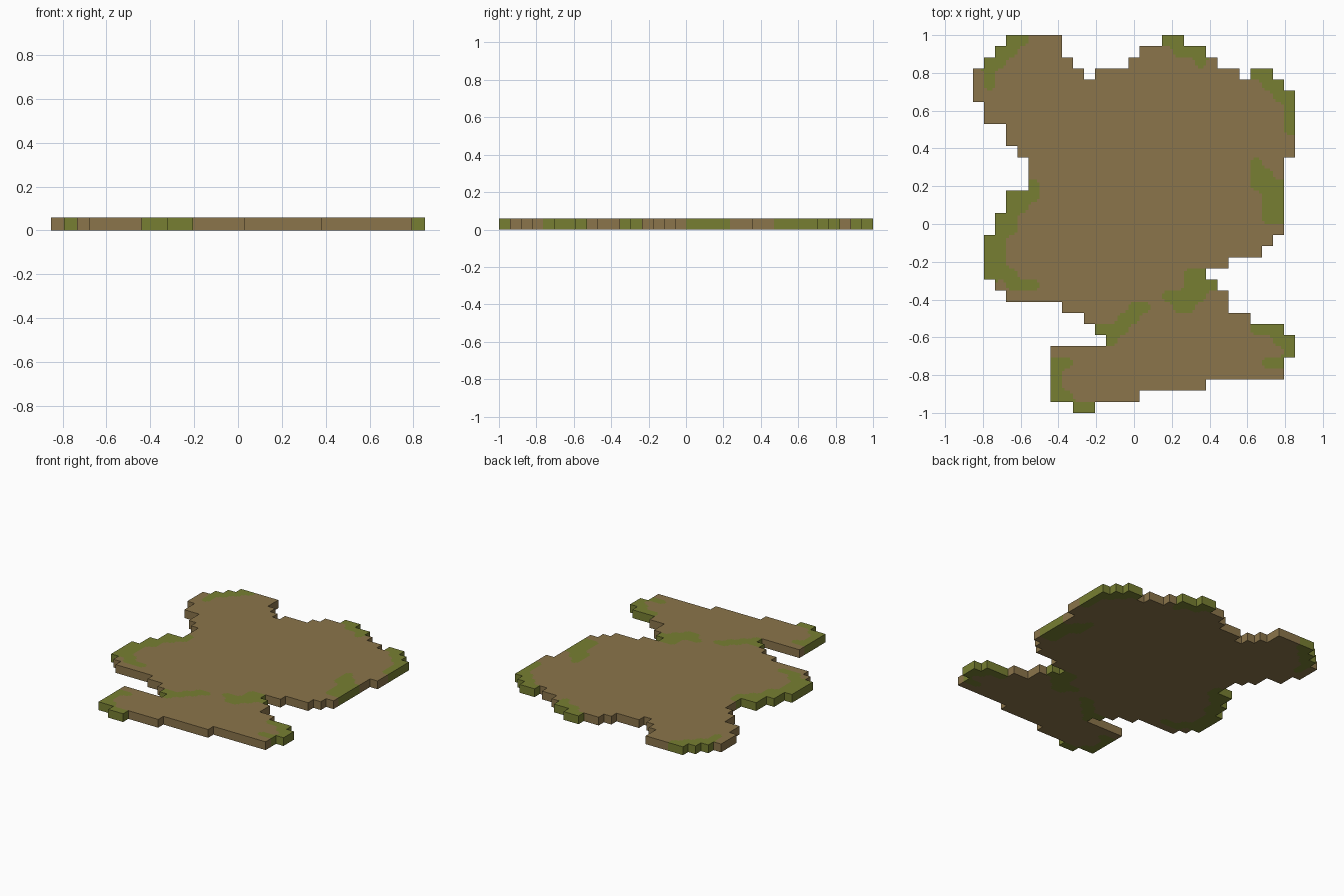
import bpy, bmesh, math

if "Cube" in bpy.data.objects:
    bpy.data.objects.remove(bpy.data.objects["Cube"])

ROWS, COLS, SUB = 34, 29, 4
CELL = 2.0 / ROWS

# Outline of the mat: first and last column of each row, back to front
LEFT = [3, 2, 1, 0, 0, 0, 1, 1, 3, 3, 4, 5, 5, 5, 3, 3, 2, 2,
        1, 1, 1, 1, 2, 3, 8, 10, 11, 12, 7, 7, 7, 7, 7, 9]
RIGHT = [19, 21, 22, 27, 28, 29, 29, 29, 29, 29, 29, 28, 28, 28, 28, 28, 28, 28,
         27, 26, 23, 21, 22, 23, 23, 25, 28, 29, 29, 28, 28, 21, 15, 11]
# Notches along the back edge: row -> column ranges left empty
GAPS = {0: [(8, 17)], 1: [(8, 15)], 2: [(9, 14)], 3: [(10, 11), (24, 25)]}

# Moss patches: first row, then inclusive column range per row
MOSS = [
    (0, [(3, 4), (2, 3), (1, 2), (1, 1), (1, 1)]),               # back left
    (0, [(17, 18), (18, 20), (20, 20)]),                         # back middle
    (3, [(25, 26), (26, 27), (27, 28), (28, 28), (28, 28), (28, 28)]),  # back right
    (11, [(25, 25), (25, 26), (25, 27), (26, 27), (26, 27), (26, 27)]),  # right side
    (13, [(5, 5), (3, 5), (3, 4), (2, 3), (2, 3), (1, 2), (1, 2),
          (1, 2), (1, 3), (3, 5)]),                              # left side
    (21, [(19, 20), (19, 21), (17, 20), (18, 19)]),              # right inlet
    (24, [(14, 15), (13, 14), (11, 13), (12, 12)]),              # left inlet
    (26, [(25, 27), (27, 28), (28, 28), (26, 27)]),              # front right
    (29, [(7, 8), (7, 7), (7, 7), (7, 8), (9, 10)]),             # front left
]

solid = {(r, c) for r in range(ROWS) for c in range(LEFT[r], RIGHT[r])
         if not any(a <= c < b for a, b in GAPS.get(r, []))}
moss = {(start + i, c) for start, runs in MOSS
        for i, (a, b) in enumerate(runs) for c in range(a, b + 1)}


def is_moss(r, c):
    """Blend neighbouring cells so the patch edges come out rounded."""
    v, u = (r + 0.5) / SUB - 0.5, (c + 0.5) / SUB - 0.5
    r0, c0 = math.floor(v), math.floor(u)
    total = green = 0.0
    for k in ((r0, c0), (r0 + 1, c0), (r0, c0 + 1), (r0 + 1, c0 + 1)):
        if k in solid:
            w = (1 - abs(v - k[0])) * (1 - abs(u - k[1]))
            total += w
            green += w * (k in moss)
    return green > 0.46 * total


def material(name, rgb):
    m = bpy.data.materials.new(name)
    m.diffuse_color = (*rgb, 1.0)
    m.use_nodes = True
    m.node_tree.nodes["Principled BSDF"].inputs["Base Color"].default_value = m.diffuse_color
    return m


bm = bmesh.new()
verts = {}


def vert(r, c, top):
    key = (r, c, top)
    if key not in verts:
        verts[key] = bm.verts.new(((c / SUB - COLS / 2) * CELL,
                                   (ROWS / 2 - r / SUB) * CELL, CELL * top))
    return verts[key]


def face(points, mat):
    bm.faces.new([vert(*p) for p in points]).material_index = int(mat)


# Slab: top, underside, and a wall wherever the neighbour is empty
for r in range(ROWS * SUB):
    for c in range(COLS * SUB):
        cell = (r // SUB, c // SUB)
        if cell not in solid:
            continue
        ring = [(r, c), (r + 1, c), (r + 1, c + 1), (r, c + 1)]
        mat = is_moss(r, c)
        face([(*p, 1) for p in ring], mat)
        face([(*p, 0) for p in reversed(ring)], mat)
        for i, (dr, dc) in enumerate([(0, -1), (1, 0), (0, 1), (-1, 0)]):
            if ((r + dr) // SUB, (c + dc) // SUB) not in solid:
                a, b = ring[i], ring[(i + 1) % 4]
                face([(*a, 0), (*b, 0), (*b, 1), (*a, 1)], cell in moss)

# Merge the flat areas of one colour
bmesh.ops.dissolve_limit(bm, angle_limit=0.01, verts=bm.verts[:], edges=bm.edges[:],
                         delimit={'MATERIAL'})
bmesh.ops.triangulate(bm, faces=[f for f in bm.faces if len(f.verts) > 4])
bmesh.ops.recalc_face_normals(bm, faces=bm.faces[:])

mesh = bpy.data.meshes.new("ground_slab")
bm.to_mesh(mesh)
bm.free()
mesh.materials.append(material("earth brown", (0.258, 0.178, 0.070)))
mesh.materials.append(material("moss green", (0.185, 0.212, 0.032)))
bpy.context.collection.objects.link(bpy.data.objects.new("ground_slab", mesh))
